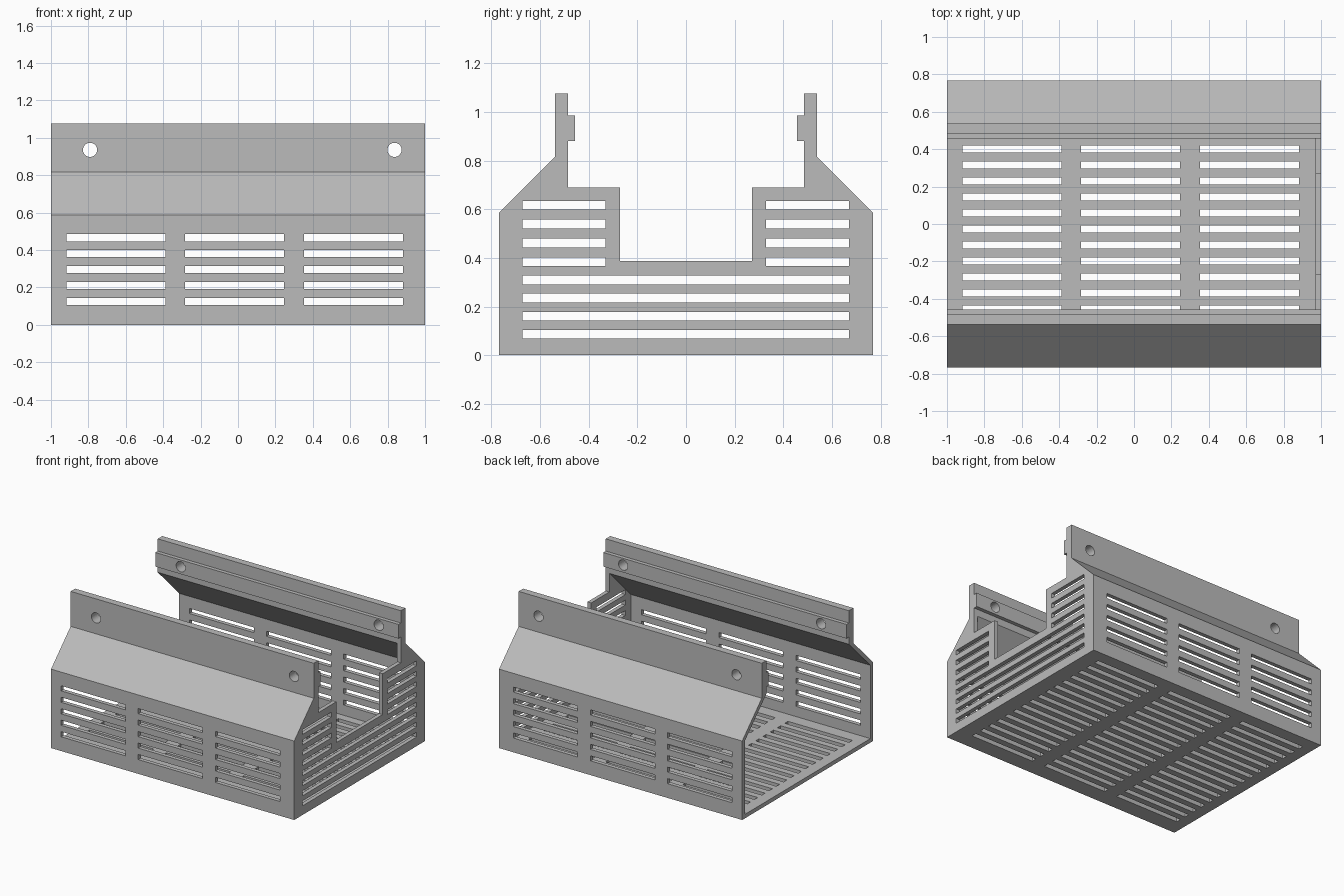
import bpy
import bmesh
from math import cos, sin, tau
from mathutils import Vector

if "Cube" in bpy.data.objects:
    bpy.data.objects.remove(bpy.data.objects["Cube"])

grey = bpy.data.materials.new("plain_grey")
grey.use_nodes = True
COLOUR = (0.5, 0.5, 0.5, 1)
grey.diffuse_color = COLOUR
grey.node_tree.nodes["Principled BSDF"].inputs["Base Color"].default_value = COLOUR


def make_object(name, bm):
    bmesh.ops.recalc_face_normals(bm, faces=bm.faces)
    mesh = bpy.data.meshes.new(name)
    bm.to_mesh(mesh)
    bm.free()
    mesh.materials.append(grey)
    obj = bpy.data.objects.new(name, mesh)
    bpy.context.collection.objects.link(obj)
    return obj


def prism(bm, points, direction):
    """Extrude a flat outline along a direction."""
    face = bm.faces.new([bm.verts.new(p) for p in points])
    new = bmesh.ops.extrude_face_region(bm, geom=[face], use_keep_orig=True)["geom"]
    moved = [v for v in new if isinstance(v, bmesh.types.BMVert)]
    bmesh.ops.translate(bm, verts=moved, vec=Vector(direction))


def box(bm, x, y, z):
    prism(bm, [(x[0], y[0], z[0]), (x[1], y[0], z[0]),
               (x[1], y[1], z[0]), (x[0], y[1], z[0])], (0, 0, z[1] - z[0]))


def mirrored(half):
    """Close a y-z half outline with its mirror image."""
    return half + [(-y, z) for y, z in reversed(half)]


def cut(target, bm):
    cutter = make_object("cutter", bm)
    cutter.hide_render = True
    mod = target.modifiers.new("openings", "BOOLEAN")
    mod.operation = "DIFFERENCE"
    mod.solver = "EXACT"
    mod.object = cutter
    bpy.context.view_layer.objects.active = target
    bpy.ops.object.modifier_apply(modifier=mod.name)
    bpy.data.objects.remove(cutter)


T = 0.03  # sheet thickness
outer = [(0.768, 0), (0.768, 0.587), (0.538, 0.817), (0.538, 1.077)]
lip = [(0.485, 1.077), (0.485, 0.986), (0.457, 0.986), (0.457, 0.881), (0.485, 0.881)]
inner = [(0.485, 0.828), (0.768 - T, 0.575), (0.768 - T, T)]

# Folded tray: floor, two side walls, sloped shoulders and mounting lips
bm = bmesh.new()
prism(bm, [(-1, y, z) for y, z in mirrored(outer + lip + inner)], (2, 0, 0))
tray = make_object("tray_shell", bm)

# Slots in the side walls and floor, screw holes in the lips
bm = bmesh.new()
for left in (-0.917, -0.283, 0.353):
    columns = (left, left + 0.53)
    for i in range(5):
        z = 0.106 + i * 0.0853
        box(bm, columns, (-0.9, -0.7), (z, z + 0.038))
        box(bm, columns, (0.7, 0.9), (z, z + 0.038))
    for i in range(16):
        y = -0.645 + i * 0.0855
        box(bm, columns, (y, y + 0.038), (-0.1, 0.1))
for x in (-0.791, 0.837):
    for y in (-0.6, 0.4):
        ring = [tau * i / 32 for i in range(32)]
        prism(bm, [(x + 0.038 * cos(a), y, 0.936 + 0.038 * sin(a)) for a in ring], (0, 0.2, 0))
cut(tray, bm)

# End wall with a stepped notch, closing one end only
bm = bmesh.new()
wall = [(0.768 - T, T), (0.768 - T, 0.575), (0.485, 0.828), (0.485, 0.69),
        (0.271, 0.69), (0.271, 0.387)]
prism(bm, [(1 - T, y, z) for y, z in mirrored(wall)], (T, 0, 0))
end_wall = make_object("end_wall", bm)

# Long slots below the notch, short ones either side of it
bm = bmesh.new()
for i in range(8):
    z = 0.068 + i * 0.0775 - (i > 3) * 0.003 - min(i, 3) * 0.003
    spans = [(-0.672, 0.67)] if i < 4 else [(-0.672, -0.332), (0.329, 0.67)]
    for span in spans:
        box(bm, (0.9, 1.1), span, (z, z + 0.036))
cut(end_wall, bm)
